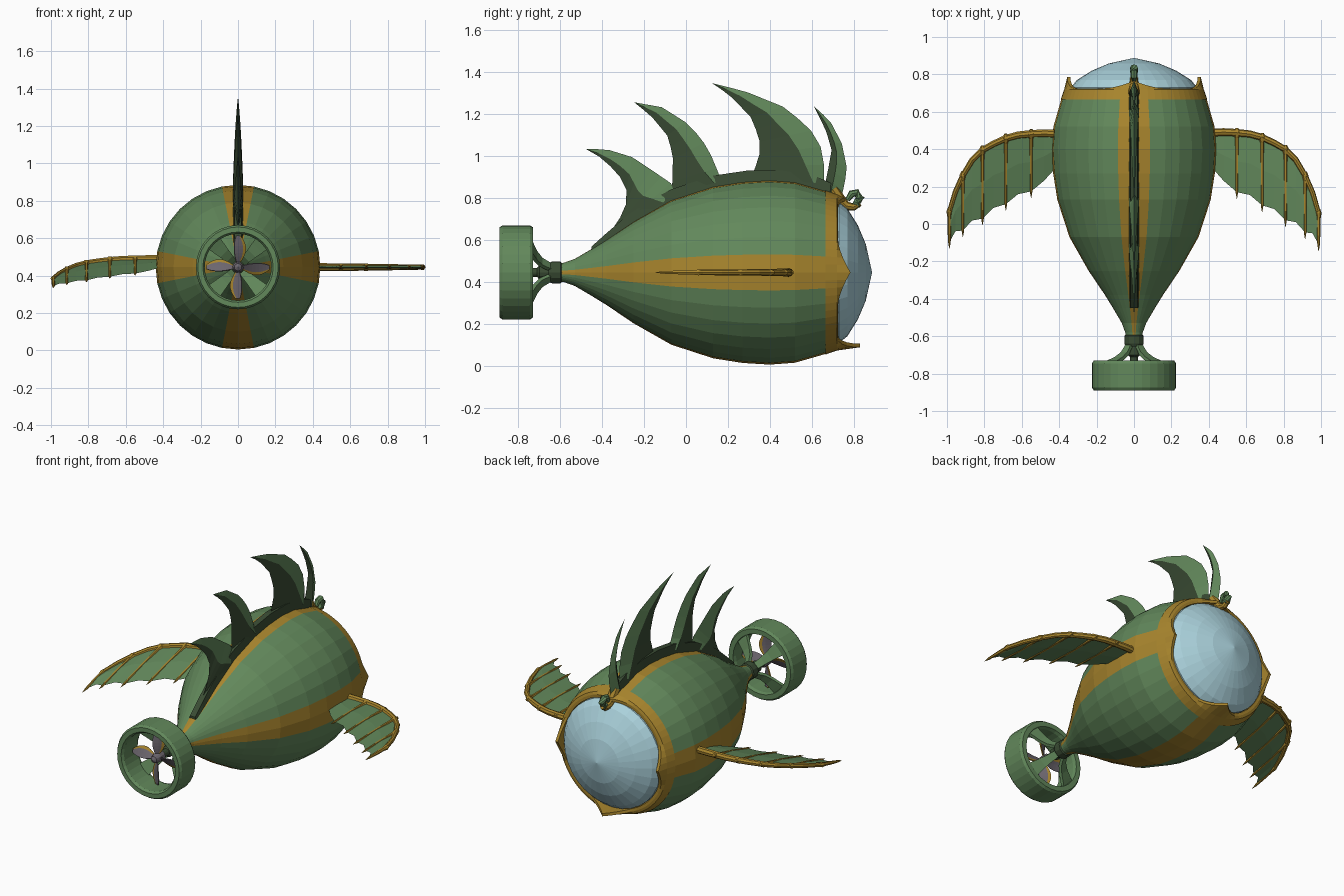
import bpy, bmesh, math
from mathutils import Vector, Matrix

if "Cube" in bpy.data.objects:
    bpy.data.objects.remove(bpy.data.objects["Cube"])

ZC = 0.445  # height of the hull axis


def mat(name, rgb):
    m = bpy.data.materials.new(name)
    lin = [((c / 255 + 0.055) / 1.055) ** 2.4 for c in rgb]
    m.diffuse_color = (*lin, 1)
    m.use_nodes = True
    m.node_tree.nodes["Principled BSDF"].inputs["Base Color"].default_value = m.diffuse_color
    return m


GREEN = mat("green", (98, 136, 91))
DARK = mat("dark green", (58, 76, 52))
GOLD = mat("gold", (168, 133, 45))
GLASS = mat("pale blue glass", (170, 209, 219))
GREY = mat("grey metal", (108, 102, 110))


def build(name, verts, faces, mats, idx=None):
    me = bpy.data.meshes.new(name)
    me.from_pydata([tuple(v) for v in verts], [], faces)
    for m in mats:
        me.materials.append(m)
    if idx:
        me.polygons.foreach_set("material_index", idx)
    bm = bmesh.new()
    bm.from_mesh(me)
    bmesh.ops.remove_doubles(bm, verts=bm.verts, dist=1e-5)
    bmesh.ops.recalc_face_normals(bm, faces=bm.faces)
    bm.to_mesh(me)
    bm.free()
    ob = bpy.data.objects.new(name, me)
    bpy.context.collection.objects.link(ob)
    return ob


def lathe(name, profile, n, mats, rule=None, closed=False):
    """Turn (y, r) points round the hull axis; y may be a function of the angle."""
    verts, faces, idx = [], [], []
    for y, r in profile:
        for i in range(n):
            a = 2 * math.pi * i / n
            yy = y(a) if callable(y) else y
            verts.append((r * math.sin(a), yy, ZC + r * math.cos(a)))
    rows = len(profile)
    for j in range(rows if closed else rows - 1):
        k = (j + 1) % rows
        for i in range(n):
            q = (i + 1) % n
            faces.append((j * n + i, j * n + q, k * n + q, k * n + i))
            idx.append(rule(i, j) if rule else 0)
    return build(name, verts, faces, mats, idx)


def tube(name, pts, radii, m, n=8):
    pts = [Vector(p) for p in pts]
    verts, faces = [], []
    for k, p in enumerate(pts):
        t = (pts[min(k + 1, len(pts) - 1)] - pts[max(k - 1, 0)]).normalized()
        ref = Vector((0, 0, 1)) if abs(t.z) < 0.9 else Vector((1, 0, 0))
        u = t.cross(ref).normalized()
        w = t.cross(u)
        for i in range(n):
            a = 2 * math.pi * i / n
            verts.append(p + radii[k] * (u * math.cos(a) + w * math.sin(a)))
        if k:
            b = (k - 1) * n
            faces += [(b + i, b + (i + 1) % n, b + n + (i + 1) % n, b + n + i) for i in range(n)]
    e = len(verts) - n
    faces += [tuple(range(n)), tuple(range(e, e + n))]
    return build(name, verts, faces, [m])


def interp(pts, x):
    for (x0, y0), (x1, y1) in zip(pts, pts[1:]):
        if x <= x1:
            return y0 + (y1 - y0) * (x - x0) / (x1 - x0)
    return pts[-1][1]


def resample(pts, n):
    s = [0]
    for a, b in zip(pts, pts[1:]):
        s.append(s[-1] + math.dist(a, b))
    ys, zs = list(zip(s, [p[0] for p in pts])), list(zip(s, [p[1] for p in pts]))
    return [(interp(ys, s[-1] * i / n), interp(zs, s[-1] * i / n)) for i in range(n + 1)]


# Hull with four gold stripes
HULL = [(-0.62, 0.04), (-0.58, 0.047), (-0.53, 0.065), (-0.45, 0.112), (-0.38, 0.155),
        (-0.25, 0.243), (-0.07, 0.345), (0.13, 0.41), (0.27, 0.432), (0.40, 0.44),
        (0.52, 0.431), (0.68, 0.385)]
lathe("hull", HULL, 32, [GREEN, GOLD], lambda i, j: int(i % 8 in (0, 7)))


# Gold window rim with pointed tabs at top, sides and bottom
def rim_front(a):
    k = round(a / (math.pi / 2)) % 4
    d = abs(math.degrees(a) - 90 * round(a / (math.pi / 2)))
    return 0.725 + (0.04, 0.06, 0.105, 0.06)[k] * max(0, 1 - d / 26) ** 1.6


lathe("window_rim", [(0.665, 0.392), (0.72, 0.373), (rim_front, 0.357),
                     (rim_front, 0.34), (0.70, 0.34)], 64, [GOLD])
lathe("window", [(0.70, 0.338), (0.73, 0.337), (0.77, 0.305), (0.82, 0.225),
                 (0.858, 0.135), (0.888, 0.0)], 32, [GLASS])

# Dark spine along the back
sv, sf = [], []
spine = [(-0.45, 0.112), (-0.38, 0.175), (-0.28, 0.26), (-0.18, 0.325), (-0.07, 0.385), (0.13, 0.45),
         (0.3, 0.475), (0.45, 0.475), (0.6, 0.455), (0.69, 0.415), (0.735, 0.345)]
for k, (y, r) in enumerate(spine):
    low = min(r, interp(HULL, y)) - 0.02
    sv += [(-0.028, y, ZC + low), (0.028, y, ZC + low), (0.018, y, ZC + r + 0.012), (-0.018, y, ZC + r + 0.012)]
    if k:
        b = 4 * (k - 1)
        sf += [(b + i, b + (i + 1) % 4, b + 4 + (i + 1) % 4, b + 4 + i) for i in range(4)]
sf += [(0, 1, 2, 3), tuple(range(len(sv) - 4, len(sv)))]
build("back_spine", sv, sf, [DARK])

# Back fins: (rear edge, front edge), each from base to tip as (y, z)
FINS = [
    ([(-.45, .545), (-.36, .638), (-.29, .743), (-.28, .83), (-.324, .919), (-.41, .995), (-.476, 1.033)],
     [(-.05, .82), (-.067, .867), (-.15, .924), (-.257, .995), (-.38, 1.033), (-.476, 1.033)]),
    ([(-.067, .82), (-.062, 1.005), (-.09, 1.1), (-.17, 1.195), (-.248, 1.257)],
     [(.17, .88), (.143, .948), (.105, 1.038), (.019, 1.148), (-.114, 1.233), (-.248, 1.257)]),
    ([(.31, .89), (.35, 1.0), (.352, 1.076), (.314, 1.18), (.21, 1.29), (.124, 1.348)],
     [(.66, .87), (.657, 1.02), (.59, 1.133), (.47, 1.233), (.28, 1.31), (.124, 1.348)]),
    ([(.66, .85), (.676, .924), (.695, 1.03), (.667, 1.124), (.61, 1.238)],
     [(.733, .78), (.757, .862), (.767, .948), (.743, 1.062), (.686, 1.17), (.61, 1.238)]),
]
for f, (rear, front) in enumerate(FINS):
    n = 9
    R, F = resample(rear, n), resample(front, n)
    v, fc, ix = [], [], []
    for k in range(n + 1):
        t = k / n
        c = 0.45 + 0.4 * (1 - t) ** 3 if f < 3 else 0.4
        m = [R[k][i] + (F[k][i] - R[k][i]) * c for i in (0, 1)]
        h = 0.027 * (1 - t) + 0.001
        v += [(0, *R[k]), (h, *m), (0, *F[k]), (-h, *m)]
        if k:
            b = 4 * (k - 1)
            fc += [(b + i, b + (i + 1) % 4, b + 4 + (i + 1) % 4, b + 4 + i) for i in range(4)]
            ix += [0, 1, 1, 0]
    build(f"back_fin_{f + 1}", v, fc, [DARK, GREEN], ix)

# Curled hook over the window
tube("hook", [(0, .70, .84), (0, .735, .79), (0, .765, .762), (0, .80, .757), (0, .83, .775)],
     [.03, .028, .022, .018, .014], GOLD)
tube("hook_curl", [(0, .77, .79), (0, .79, .82), (0, .815, .825), (0, .832, .80), (0, .82, .775), (0, .80, .785)],
     [.012, .018, .02, .022, .022, .018], GREEN)

# Tail duct, collar and shaft
lathe("tail_duct", [(-.875, .225), (-.745, .225), (-.73, .215), (-.73, .185), (-.75, .178),
                    (-.875, .178), (-.89, .188), (-.89, .215)], 32, [GREEN], closed=True)
lathe("collar", [(-.655, 0), (-.655, .045), (-.64, .052), (-.60, .052), (-.59, .042), (-.59, 0)], 12, [DARK])
lathe("shaft", [(-.845, 0), (-.835, .02), (-.80, .03), (-.76, .03), (-.755, .022), (-.71, .022),
                (-.70, .035), (-.66, .035), (-.6, .03)], 12, [GREY, DARK], lambda i, j: int(j > 3))

# Curved duct struts on the diagonals
for s in range(4):
    a = math.radians(45 + 90 * s)
    out, side = Vector((math.sin(a), 0, math.cos(a))), Vector((math.cos(a), 0, -math.sin(a)))
    v, fc = [], []
    path = [(-.60, .03, .018), (-.645, .045, .02), (-.685, .075, .024), (-.71, .115, .03), (-.728, .16, .038),
            (-.745, .20, .045)]
    for k, (y, r, w) in enumerate(path):
        c = Vector((0, y, ZC)) + out * r
        inner = c - out * 0.012 - Vector((0, 0.014, 0))
        v += [c - side * w, c + side * w, inner + side * w, inner - side * w]
        if k:
            b = 4 * (k - 1)
            fc += [(b + i, b + (i + 1) % 4, b + 4 + (i + 1) % 4, b + 4 + i) for i in range(4)]
    fc += [(0, 1, 2, 3), tuple(range(len(v) - 4, len(v)))]
    build(f"duct_strut_{s + 1}", v, fc, [GREEN])

# Propeller blades with a gold edge
for s in range(4):
    v, fc, ix = [], [], []
    for k in range(9):
        t = k / 8
        w = 0.008 + 0.028 * math.sin(math.pi * min(1, t * 0.97)) ** 0.8
        tw = math.radians(40 - 20 * t)
        for u in (-1, 0, 0.5, 1):
            v.append((u * w * math.cos(tw) + 0.01 * math.sin(3 * t), u * w * math.sin(tw), 0.02 + 0.148 * t))
        if k:
            b = 4 * (k - 1)
            fc += [(b + i, b + i + 1, b + 5 + i, b + 4 + i) for i in range(3)]
            ix += [0, 0, 1]
    ob = build(f"propeller_blade_{s + 1}", v, fc, [GREY, GOLD], ix)
    mod = ob.modifiers.new("thickness", "SOLIDIFY")
    mod.thickness, mod.offset = 0.006, 0
    ob.matrix_world = Matrix.Translation((0, -.80, ZC)) @ Matrix.Rotation(math.pi / 2 * s, 4, 'Y')

# Side fins: (x, leading y, trailing y); ribs on every second column
WING = [(.40, .50, .32), (.48, .503, .23), (.55, .50, .17), (.62, .493, .155), (.685, .475, .10),
        (.75, .445, .08), (.81, .41, .02), (.865, .355, .01), (.915, .27, -.045), (.955, .18, -.05), (.987, .07, -.11)]
for sx, label, tilt in ((1, "right", 0), (-1, "left", math.radians(14))):
    place = Matrix.Translation((0, .31, ZC)) @ Matrix.Rotation(tilt, 4, 'X') @ Matrix.Translation((0, -.31, 0))
    v, fc = [], []
    for k, (x, a, b) in enumerate(WING):
        m = (a + b) / 2
        v += [(sx * x, a, 0), (sx * x, m, .008), (sx * x, b, 0), (sx * x, m, -.008)]
        if k:
            q = 4 * (k - 1)
            fc += [(q + i, q + (i + 1) % 4, q + 4 + (i + 1) % 4, q + 4 + i) for i in range(4)]
    fc += [(0, 1, 2, 3), tuple(range(len(v) - 4, len(v)))]
    parts = [build(f"{label}_fin_membrane", v, fc, [GREEN])]
    n = len(WING)
    parts.append(tube(f"{label}_fin_leading_edge", [(sx * x, a - .012, 0) for x, a, b in WING],
                      [.022 - .010 * k / n for k in range(n)], GOLD))
    for r, (x, a, b) in enumerate(WING[2::2]):
        parts.append(tube(f"{label}_fin_rib_{r + 1}",
                          [(sx * x, a + .012, 0), (sx * x, a - .01, 0), (sx * x, a - .04, 0),
                           (sx * x, (a + b) / 2, 0), (sx * x, b, 0), (sx * x, b - .035, 0)],
                          [.008, .024 - .002 * r, .011, .011, .007, .001], GOLD, 6))
    for ob in parts:
        ob.matrix_world = place
